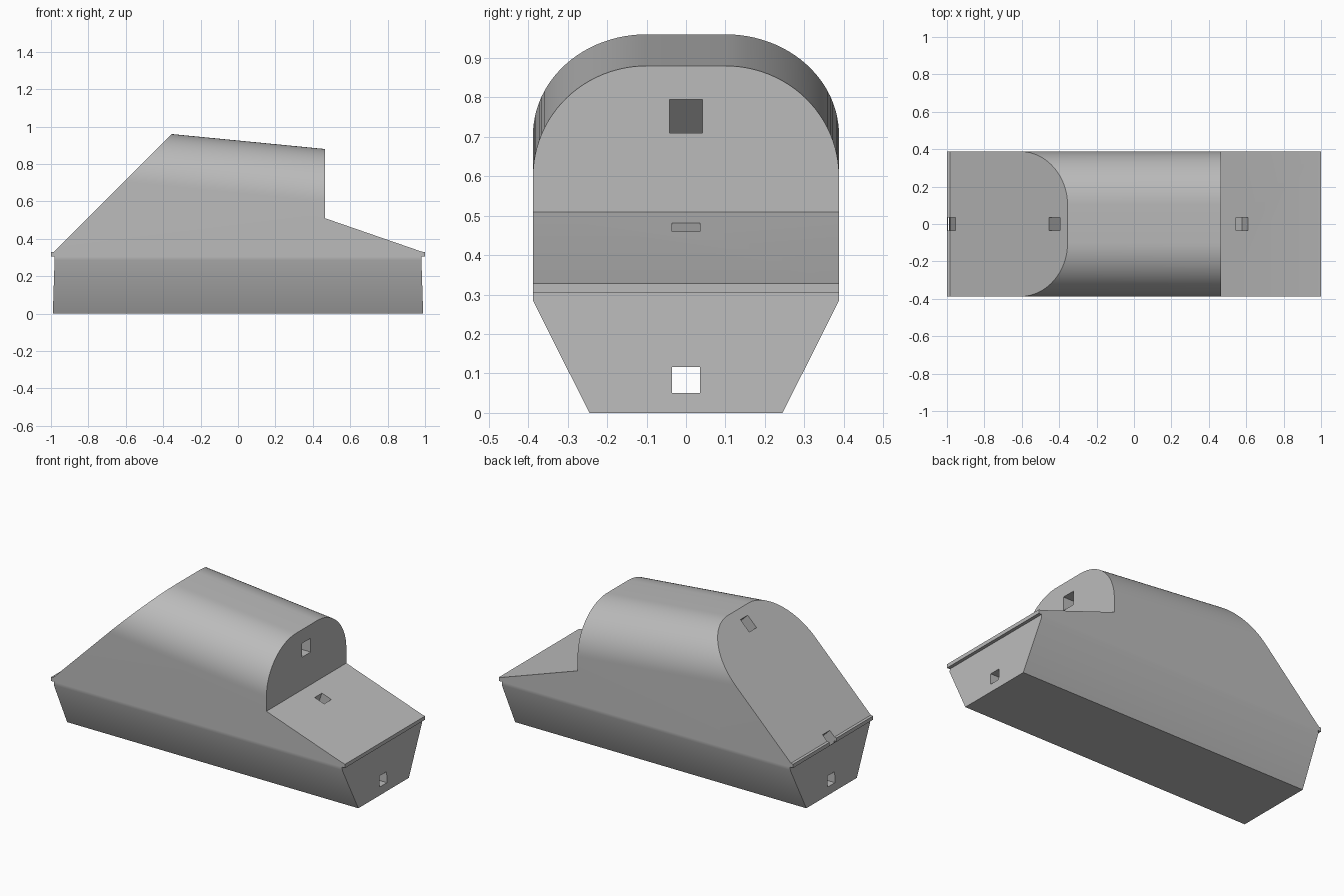
import bpy, bmesh, math
from mathutils import Vector

if "Cube" in bpy.data.objects:
    bpy.data.objects.remove(bpy.data.objects["Cube"])

grey = bpy.data.materials.new("plain grey")
grey.use_nodes = True
grey.diffuse_color = (0.5, 0.5, 0.5, 1)
grey.node_tree.nodes["Principled BSDF"].inputs["Base Color"].default_value = (0.5, 0.5, 0.5, 1)


def loft(name, ring_a, ring_b):
    """Closed solid between two matching rings of points."""
    bm = bmesh.new()
    a = [bm.verts.new(p) for p in ring_a]
    b = [bm.verts.new(p) for p in ring_b]
    bm.faces.new(a)
    bm.faces.new(b)
    for i in range(len(a)):
        j = (i + 1) % len(a)
        bm.faces.new((a[i], a[j], b[j], b[i]))
    bmesh.ops.recalc_face_normals(bm, faces=bm.faces)
    mesh = bpy.data.meshes.new(name)
    bm.to_mesh(mesh)
    bm.free()
    mesh.materials.append(grey)
    obj = bpy.data.objects.new(name, mesh)
    bpy.context.collection.objects.link(obj)
    return obj


def side_prism(name, profile, half_width):
    """Solid from an x-z profile, spread evenly across y."""
    return loft(name, [(x, -half_width, z) for x, z in profile],
                [(x, half_width, z) for x, z in profile])


def combine(target, cutter, operation):
    mod = target.modifiers.new("cut", 'BOOLEAN')
    mod.object = cutter
    mod.operation = operation
    mod.solver = 'EXACT'
    bpy.context.view_layer.objects.active = target
    bpy.ops.object.modifier_apply(modifier=mod.name)
    bpy.data.objects.remove(cutter)


def slanted_hole(name, centre, along, length, depth):
    """Square hole sunk at right angles to a sloping panel."""
    c, u = Vector(centre), Vector(along).normalized()
    n = Vector((-u.y, u.x))
    pts = [c + u * s * length / 2 + n * d
           for s, d in ((-1, 0.06), (1, 0.06), (1, -depth), (-1, -depth))]
    return side_prism(name, [tuple(p) for p in pts], 0.035)


# Cross-section: flared hull sides, upright walls and a rounded roof
def section(x):
    top = 0.96 - 0.0976 * (x + 0.355)
    half = [(0.245, 0), (0.388, 0.285)]
    steps = 24
    for i in range(steps + 1):
        t = math.pi / 2 * i / steps
        half.append((0.1 + 0.288 * math.cos(t), top - 0.28 + 0.28 * math.sin(t)))
    return [(x, y, z) for y, z in half] + [(x, -y, z) for y, z in reversed(half)]


body = loft("body", section(-1.1), section(1.1))

# Side outline: sloped back, upright cabin face, sloped hood, lipped ends
outline = [(-0.99, 0), (0.99, 0), (0.98, 0.305), (1, 0.305), (1, 0.328), (0.98, 0.332),
           (0.465, 0.51), (0.465, 1.2), (-0.115, 1.2), (-0.985, 0.33),
           (-1, 0.328), (-1, 0.305), (-0.98, 0.305)]
combine(body, side_prism("outline", outline, 0.6), 'INTERSECT')

# Square passage through both ends
combine(body, side_prism("end_passage", [(-1.2, 0.05), (1.2, 0.05), (1.2, 0.117), (-1.2, 0.117)],
                         0.035), 'DIFFERENCE')
# Passage behind the cabin face, closed by a leaning wall
combine(body, side_prism("cabin_passage", [(0.6, 0.71), (0.6, 0.795), (-0.265, 0.795), (-0.35, 0.71)],
                         0.042), 'DIFFERENCE')
# Holes in the sloping panels
for name, centre, along, length, depth in (
        ("upper_back_hole", (-0.425, 0.89), (1, 1), 0.085, 0.17),
        ("lower_back_hole", (-0.978, 0.337), (1, 1), 0.07, 0.08),
        ("hood_hole", (0.578, 0.471), (1, -0.346), 0.068, 0.1)):
    combine(body, slanted_hole(name, centre, along, length, depth), 'DIFFERENCE')

# Smooth the roof curve, keep panel edges sharp
bpy.ops.object.select_all(action='DESELECT')
body.select_set(True)
bpy.context.view_layer.objects.active = body
bpy.ops.object.shade_smooth_by_angle(angle=math.radians(30))
